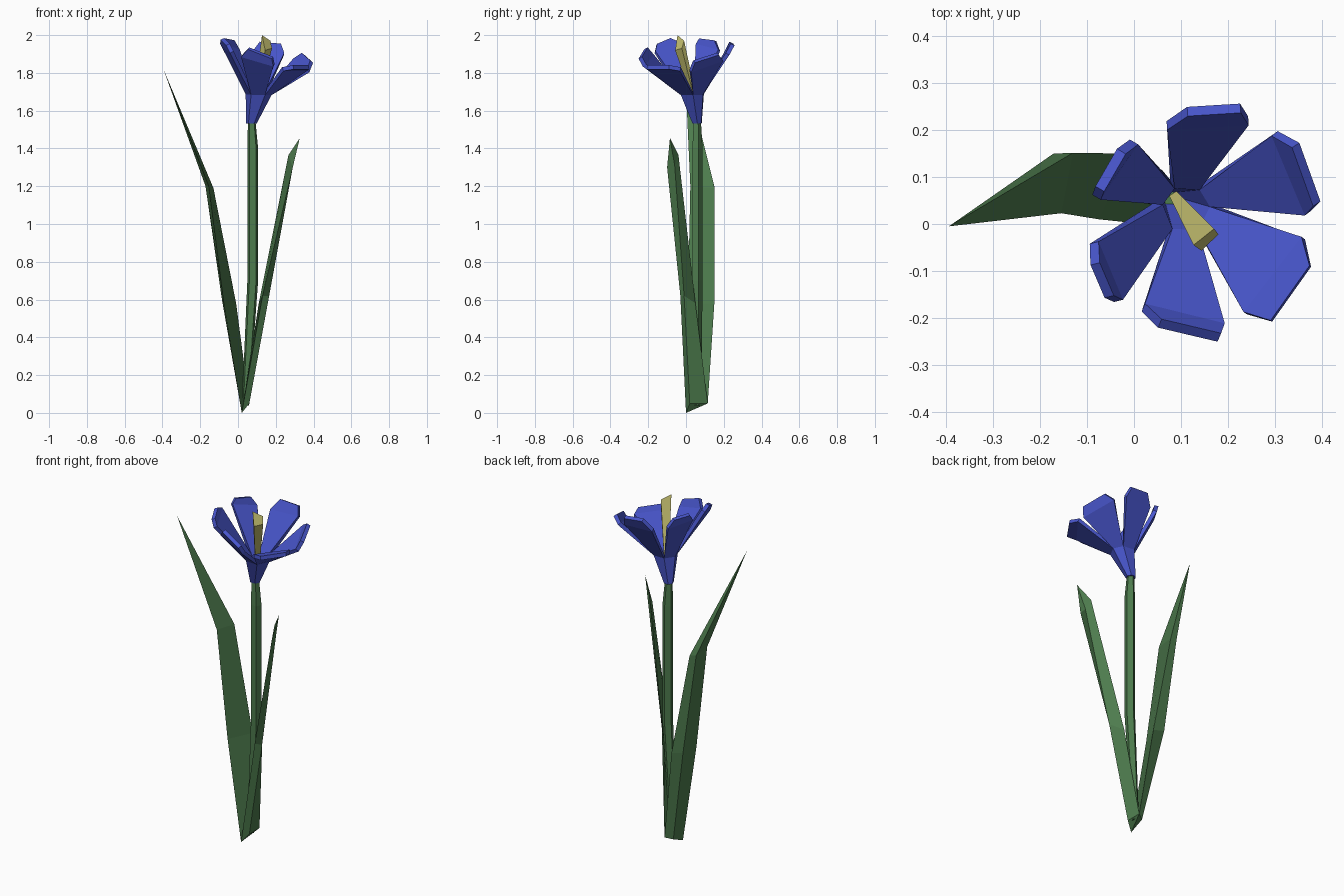
import bpy, bmesh, math


def material(name, rgb):
    m = bpy.data.materials.new(name)
    m.diffuse_color = (*rgb, 1)
    return m


BLUE = material("petal blue", (0.065, 0.092, 0.60))
GREEN = material("leaf green", (0.075, 0.20, 0.075))
YELLOW = material("pistil yellow", (0.55, 0.52, 0.16))


def finish(name, bm, mat):
    bmesh.ops.remove_doubles(bm, verts=bm.verts, dist=0.0005)
    bmesh.ops.recalc_face_normals(bm, faces=bm.faces)
    me = bpy.data.meshes.new(name)
    bm.to_mesh(me)
    bm.free()
    me.materials.append(mat)
    ob = bpy.data.objects.new(name, me)
    bpy.context.collection.objects.link(ob)
    return ob


def loft(name, sections, mat, tip=None):
    """Skin matching sections, ending in a cap or a pointed tip."""
    bm = bmesh.new()
    rows = [[bm.verts.new(p) for p in s] for s in sections]
    n = len(rows[0])
    for a, b in zip(rows, rows[1:]):
        for i in range(n):
            j = (i + 1) % n
            bm.faces.new((a[i], a[j], b[j], b[i]))
    bm.faces.new(rows[0])
    if tip:
        t = bm.verts.new(tip)
        for i in range(n):
            bm.faces.new((rows[-1][i], rows[-1][(i + 1) % n], t))
    else:
        bm.faces.new(rows[-1])
    return finish(name, bm, mat)


def ring(x, y, z, r, angles):
    return [(x + r * math.cos(math.radians(a)), y + r * math.sin(math.radians(a)), z)
            for a in angles]


# Stem: slim five-sided stalk leaning slightly at the foot
five = [18 + 72 * i for i in range(5)]
loft("stem", [ring(0.04, 0.06, 0.04, 0.02, five),
              ring(0.078, 0.058, 0.70, 0.03, five),
              ring(0.078, 0.058, 1.40, 0.03, five),
              ring(0.072, 0.058, 1.56, 0.02, five)], GREEN)

# Leaves: three-cornered blades, bent near the top
loft("left_leaf", [
    [(0.02, 0.0, 0.0), (0.02, 0.09, 0.04), (0.06, 0.115, 0.05)],
    [(-0.075, 0.01, 0.58), (-0.085, 0.15, 0.60), (-0.01, 0.15, 0.58)],
    [(-0.155, 0.023, 1.20), (-0.172, 0.15, 1.20), (-0.13, 0.152, 1.19)],
], GREEN, tip=(-0.395, -0.005, 1.82))
loft("right_leaf", [
    [(0.02, 0.0, 0.0), (0.06, 0.115, 0.05), (0.06, 0.02, 0.05)],
    [(0.13, -0.03, 0.62), (0.11, 0.05, 0.58), (0.165, -0.01, 0.62)],
    [(0.29, -0.10, 1.30), (0.267, -0.04, 1.365), (0.29, -0.06, 1.31)],
], GREEN, tip=(0.327, -0.085, 1.455))

# Flower: six-sided tube, each side opening into one blunt petal
corner_angles = [5, 55, 118, 170, 235, 300]
petal_ends = [
    [(0.371, 0.023, 1.81), (0.39, 0.043, 1.86), (0.345, 0.168, 1.90), (0.30, 0.193, 1.87)],
    [(0.244, 0.22, 1.90), (0.227, 0.247, 1.95), (0.114, 0.24, 1.96), (0.07, 0.21, 1.90)],
    [(0.0, 0.175, 1.92), (-0.027, 0.155, 1.97), (-0.073, 0.075, 1.98), (-0.08, 0.057, 1.95)],
    [(-0.085, -0.04, 1.96), (-0.083, -0.085, 1.98), (-0.053, -0.155, 1.95), (-0.033, -0.164, 1.91)],
    [(0.02, -0.178, 1.89), (0.055, -0.212, 1.93), (0.182, -0.242, 1.88), (0.19, -0.22, 1.84)],
    [(0.237, -0.19, 1.82), (0.293, -0.207, 1.83), (0.376, -0.09, 1.83), (0.361, -0.03, 1.82)],
]
bm = bmesh.new()
low = [bm.verts.new(p) for p in ring(0.072, 0.058, 1.54, 0.02, corner_angles)]
top = [bm.verts.new(p) for p in ring(0.11, 0.032, 1.69, 0.06, corner_angles)]
bm.faces.new(low[::-1])
for i, ends in enumerate(petal_ends):
    j = (i + 1) % 6
    bm.faces.new((low[i], low[j], top[j], top[i]))
    a, b, c, d = [bm.verts.new(p) for p in ends]
    bm.faces.new((top[i], top[j], d, a))
    bm.faces.new((a, d, c, b))
flower = finish("flower", bm, BLUE)
thick = flower.modifiers.new("thickness", 'SOLIDIFY')
thick.thickness = 0.022
thick.offset = 0

# Pistil: leaning tapered bar with a slanted end
loft("pistil", [
    [(0.075, 0.06, 1.60), (0.09, 0.07, 1.60), (0.095, 0.06, 1.60), (0.08, 0.05, 1.60)],
    [(0.127, -0.045, 2.0), (0.171, -0.010, 1.97), (0.18, -0.022, 1.93), (0.144, -0.057, 1.92)],
], YELLOW)
